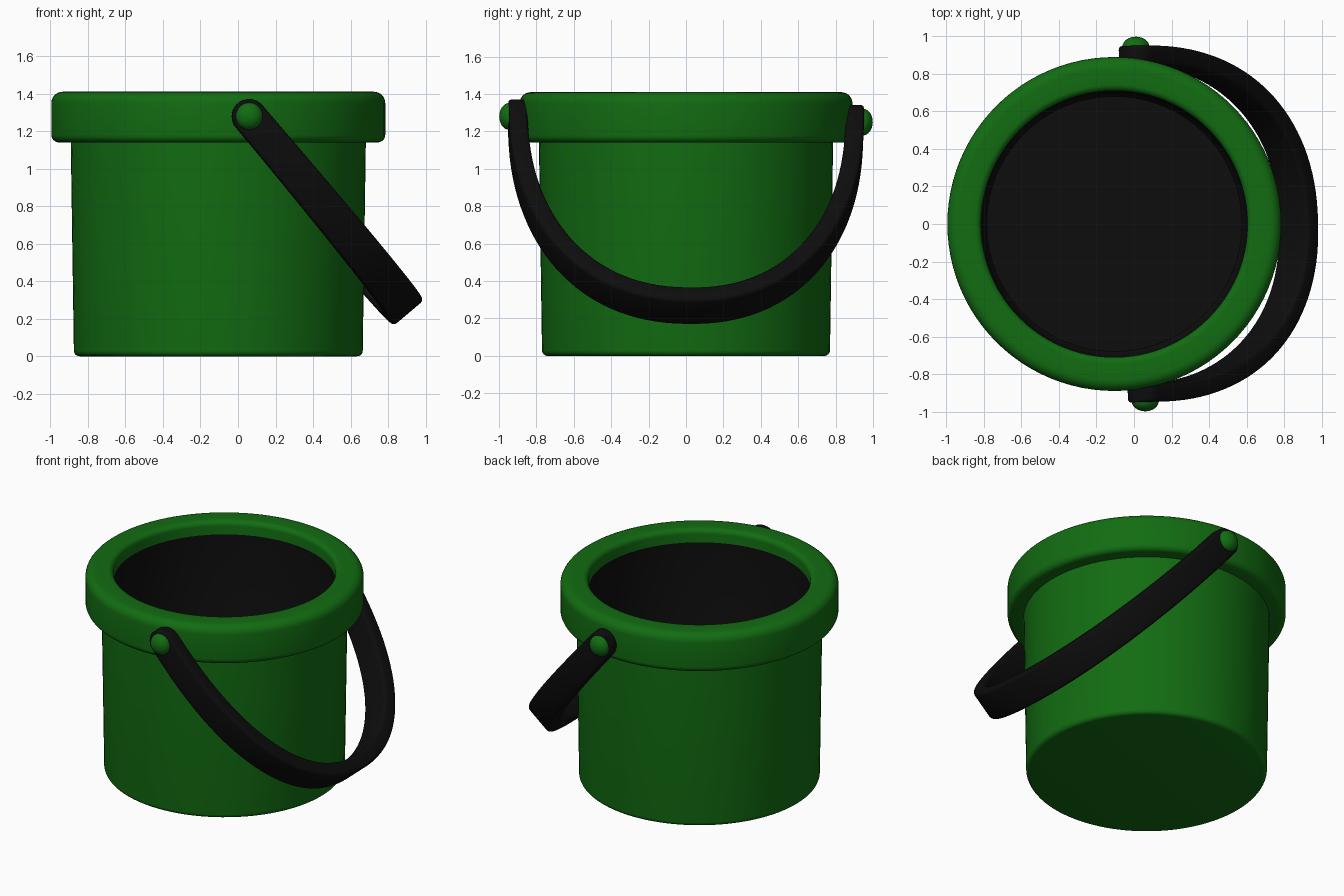
import bpy, bmesh, math
from mathutils import Vector, Matrix

if "Cube" in bpy.data.objects:
    bpy.data.objects.remove(bpy.data.objects["Cube"])

CX = -0.105      # bucket axis
SEG = 96


def material(name, rgb):
    m = bpy.data.materials.new(name)
    m.diffuse_color = (*rgb, 1)
    m.use_nodes = True
    m.node_tree.nodes["Principled BSDF"].inputs["Base Color"].default_value = m.diffuse_color
    return m


GREEN = material("bucket green", (0.006, 0.15, 0.006))
BLACK = material("soft black", (0.004, 0.004, 0.004))


def finish(name, bm, mat, angle=35, recalc=True):
    if recalc:
        bmesh.ops.recalc_face_normals(bm, faces=bm.faces[:])
    me = bpy.data.meshes.new(name)
    bm.to_mesh(me)
    bm.free()
    me.materials.append(mat)
    ob = bpy.data.objects.new(name, me)
    bpy.context.collection.objects.link(ob)
    bpy.ops.object.select_all(action='DESELECT')
    bpy.context.view_layer.objects.active = ob
    ob.select_set(True)
    bpy.ops.object.shade_smooth_by_angle(angle=math.radians(angle))
    return ob


def corner(cx, cz, r, a0, a1, n=6):
    """Rounded profile corner between two angles in degrees."""
    out = []
    for i in range(n + 1):
        a = math.radians(a0 + (a1 - a0) * i / n)
        out.append((cx + r * math.cos(a), cz + r * math.sin(a)))
    return out


def lathe(name, profile, mat, closed=False):
    """Revolve (radius, z) points about the bucket axis; radius 0 gives a cap centre."""
    bm = bmesh.new()
    rings = []
    for r, z in profile:
        if r < 1e-5:
            rings.append([bm.verts.new((CX, 0, z))] * SEG)
        else:
            rings.append([bm.verts.new((CX + r * math.cos(2 * math.pi * i / SEG),
                                        r * math.sin(2 * math.pi * i / SEG), z))
                          for i in range(SEG)])
    pairs = list(zip(rings, rings[1:]))
    if closed:
        pairs.append((rings[-1], rings[0]))
    for a, b in pairs:
        for i in range(SEG):
            j = (i + 1) % SEG
            vs = list(dict.fromkeys((a[i], a[j], b[j], b[i])))
            bm.faces.new(vs)
    return finish(name, bm, mat, recalc=closed)


# Outer body with softly rounded foot
lathe("bucket_body", [(0, 0)] + corner(0.74, 0.03, 0.03, -90, 0) + [(0.787, 1.18)], GREEN)

# Thick rounded rim collar
lathe("bucket_rim",
      corner(0.85, 1.18, 0.04, -90, 0) + corner(0.83, 1.35, 0.06, 0, 90)
      + corner(0.745, 1.375, 0.035, 90, 180) + [(0.712, 1.14)], GREEN, closed=True)

# Black inside wall and floor
lathe("bucket_lining", [(0.711, 1.375), (0.70, 0.10), (0.68, 0.07), (0, 0.07)], BLACK)

# Handle frame: hinge axis, hanging direction and band width direction
PIVOT = Vector((0.035, 0, 1.265))
AXIS = Vector((-0.05, 1.9, -0.03)).normalized()
DOWN = Vector((0.646, 0, -0.764))
DOWN = (DOWN - AXIS * DOWN.dot(AXIS)).normalized()
WIDE = AXIS.cross(DOWN)

# Handle centreline: round ends plus a superelliptic bow, as (u, y, half width)
A, B, T, R = 0.90, 1.305, 0.05, 0.092
cap = [(-R * math.cos(math.radians(d)), R * math.sin(math.radians(d)))
       for d in (8, 20, 35, 50, 65, 78)]
path = [(u, -A, w) for u, w in cap]
N = 64
for i in range(N + 1):
    t = math.pi * i / N
    s, c = max(math.sin(t), 0), math.cos(t)
    path.append((B * s ** 0.9, -A * math.copysign(abs(c) ** 0.9, c), R + 0.013 * s))
path += [(u, A, w) for u, w in reversed(cap)]

bm = bmesh.new()
rings = []
for i, (u, y, w) in enumerate(path):
    p, q = path[max(i - 1, 0)], path[min(i + 1, len(path) - 1)]
    tan = (DOWN * (q[0] - p[0]) + AXIS * (q[1] - p[1])).normalized()
    nor = tan.cross(WIDE)
    pos = PIVOT + DOWN * u + AXIS * y
    e = min(0.02, w * 0.5)
    section = []
    for sx, sy, a0 in ((1, 1, 0), (-1, 1, 90), (-1, -1, 180), (1, -1, 270)):
        section += corner(sx * (w - e), sy * (T - e), e, a0, a0 + 90, 3)
    rings.append([bm.verts.new(pos + WIDE * a + nor * b) for a, b in section])
for a, b in zip(rings, rings[1:]):
    for i in range(len(a)):
        j = (i + 1) % len(a)
        bm.faces.new((a[i], a[j], b[j], b[i]))
bm.faces.new(rings[0])
bm.faces.new(rings[-1])
finish("handle", bm, BLACK, 40)

# Green hinge buttons on both ends
for side, label in ((-1, "front"), (1, "back")):
    bm = bmesh.new()
    bmesh.ops.create_uvsphere(bm, u_segments=32, v_segments=16, radius=0.072)
    bm.transform(Matrix.Translation(PIVOT + AXIS * side * 0.945)
                 @ Matrix.Diagonal((1, 0.75, 1, 1)))
    finish(label + "_hinge_button", bm, GREEN, 60)
